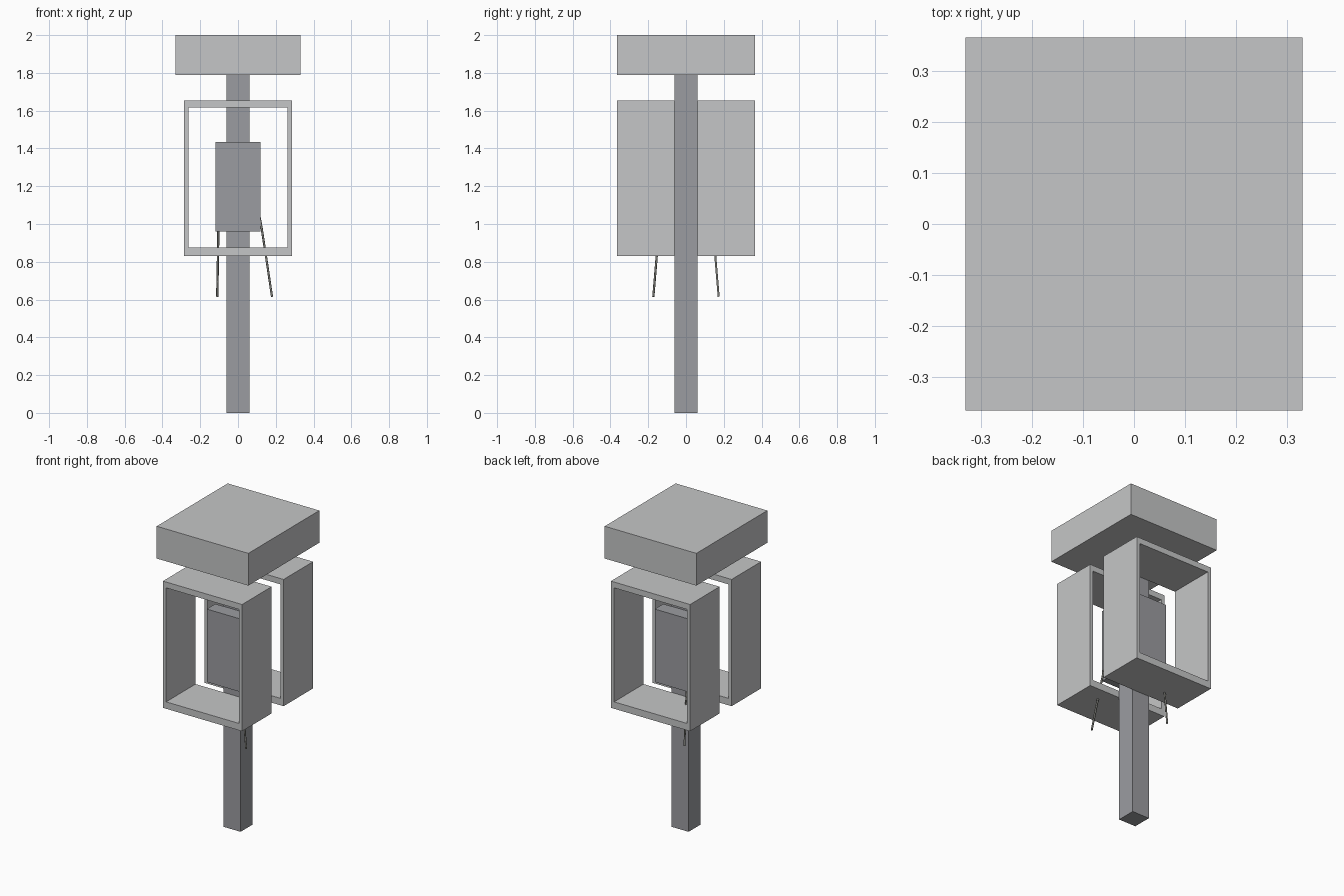
import bpy, bmesh, math
from mathutils import Matrix

if "Cube" in bpy.data.objects:
    bpy.data.objects.remove(bpy.data.objects["Cube"])


def material(name, rgb):
    m = bpy.data.materials.new(name)
    m.diffuse_color = (*rgb, 1)
    m.use_nodes = True
    m.node_tree.nodes["Principled BSDF"].inputs["Base Color"].default_value = m.diffuse_color
    return m


LIGHT = material("light_grey", (0.56, 0.565, 0.57))
DARK = material("dark_grey", (0.33, 0.335, 0.355))
CABLE = material("cable_grey", (0.22, 0.22, 0.20))


def add_object(name, bm, mat):
    bmesh.ops.recalc_face_normals(bm, faces=bm.faces)
    me = bpy.data.meshes.new(name)
    bm.to_mesh(me)
    bm.free()
    me.materials.append(mat)
    ob = bpy.data.objects.new(name, me)
    bpy.context.collection.objects.link(ob)
    return ob


def box(name, x, y, z, mat):
    """Box spanning the given (min, max) ranges."""
    bm = bmesh.new()
    bmesh.ops.create_cube(bm, size=1)
    for v in bm.verts:
        v.co = [r[0] if c < 0 else r[1] for c, r in zip(v.co, (x, y, z))]
    return add_object(name, bm, mat)


def frame(name, outer, inner, y, mat):
    """Rectangular tube open along y; outer and inner are (x0, x1, z0, z1)."""
    bm = bmesh.new()

    def ring(r, yy):
        x0, x1, z0, z1 = r
        return [bm.verts.new((px, yy, pz)) for px, pz in
                ((x0, z0), (x1, z0), (x1, z1), (x0, z1))]

    loops = [ring(outer, y[0]), ring(outer, y[1]), ring(inner, y[1]), ring(inner, y[0])]
    for a in range(4):
        p, q = loops[a], loops[(a + 1) % 4]
        for i in range(4):
            j = (i + 1) % 4
            bm.faces.new((p[i], p[j], q[j], q[i]))
    return add_object(name, bm, mat)


def cable(name, points):
    cu = bpy.data.curves.new(name, 'CURVE')
    cu.dimensions = '3D'
    cu.bevel_depth = 0.006
    cu.bevel_resolution = 1
    cu.use_fill_caps = True
    sp = cu.splines.new('POLY')
    sp.points.add(len(points) - 1)
    for p, co in zip(sp.points, points):
        p.co = (*co, 1)
    cu.materials.append(CABLE)
    ob = bpy.data.objects.new(name, cu)
    bpy.context.collection.objects.link(ob)


# central post and the box on top
box("post", (-0.062, 0.062), (-0.062, 0.062), (0, 1.79), DARK)
box("top_box", (-0.33, 0.33), (-0.365, 0.365), (1.79, 2.0), LIGHT)

# open surround and wall unit on each side of the post
for side, s in (("front", -1), ("back", 1)):
    near, far = sorted((s * 0.062, s * 0.365))
    frame(side + "_surround", (-0.285, 0.285, 0.83, 1.655),
          (-0.262, 0.262, 0.875, 1.617), (near, far), LIGHT)
    box(side + "_unit", (-0.12, 0.12), sorted((s * 0.062, s * 0.15)), (0.96, 1.435), DARK)

# hanging cables, passing through the surround floors
cable("front_cable", [(0.11, -0.138, 1.06), (0.125, -0.141, 0.98),
                      (0.148, -0.155, 0.83), (0.18, -0.173, 0.615)])
cable("back_cable", [(-0.104, 0.138, 1.06), (-0.104, 0.141, 0.98),
                     (-0.106, 0.155, 0.83), (-0.11, 0.173, 0.615)])
